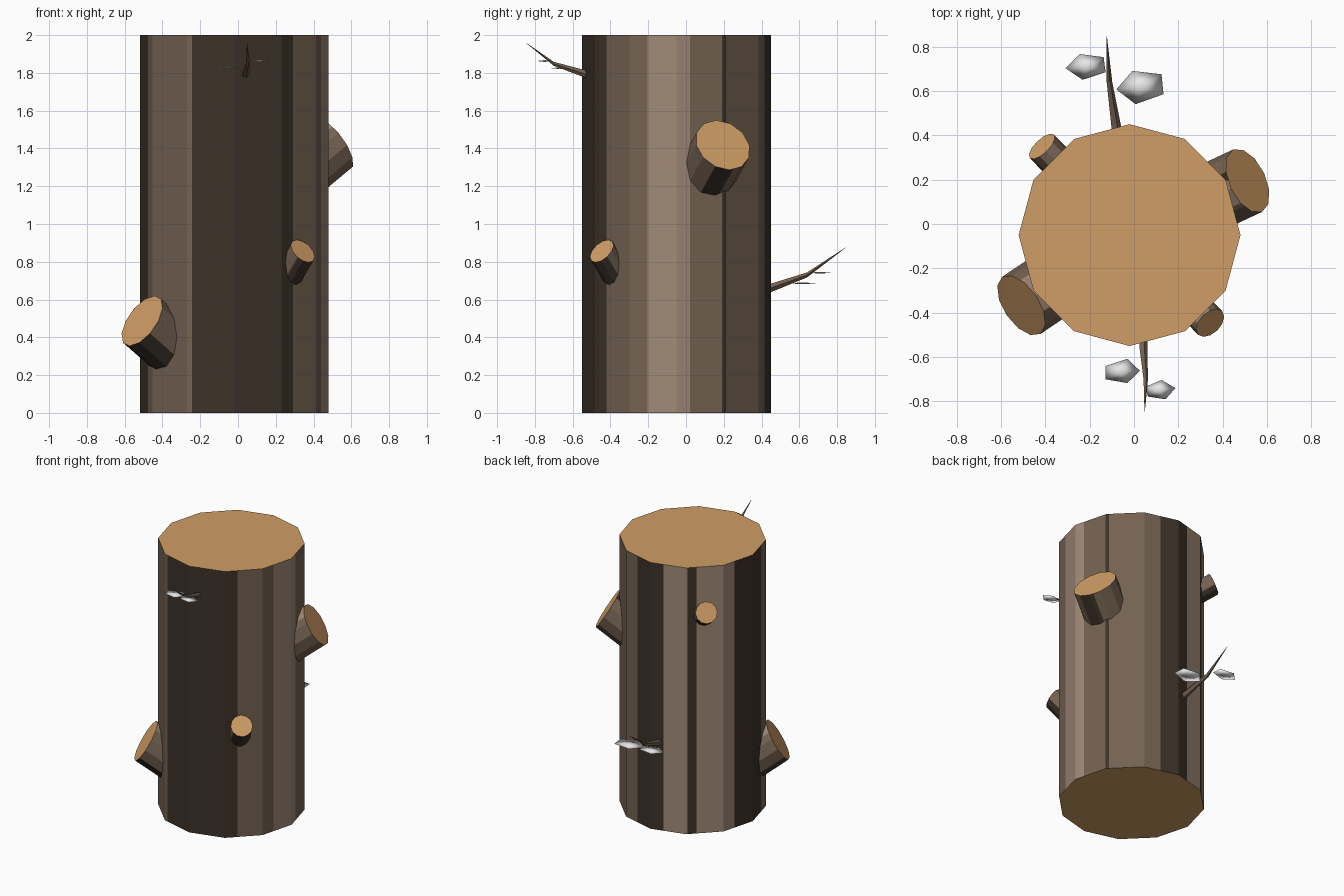
import bpy, bmesh, math
from mathutils import Vector

if "Cube" in bpy.data.objects:
    bpy.data.objects.remove(bpy.data.objects["Cube"])


def material(name, col):
    m = bpy.data.materials.new(name)
    m.diffuse_color = (*col, 1)
    m.use_nodes = True
    m.node_tree.nodes["Principled BSDF"].inputs["Base Color"].default_value = m.diffuse_color
    return m


DARK = material("dark bark", (0.046, 0.032, 0.021))
MID = material("brown bark", (0.175, 0.122, 0.083))
LIGHT = material("light bark", (0.35, 0.25, 0.185))
WOOD = material("cut wood tan", (0.63, 0.34, 0.132))
LEAF = material("pale leaf", (0.88, 0.88, 0.88))
D, M, L, W = range(4)


def finish(bm, name, mats, smooth=False):
    bmesh.ops.recalc_face_normals(bm, faces=bm.faces)
    me = bpy.data.meshes.new(name)
    bm.to_mesh(me)
    bm.free()
    for m in mats:
        me.materials.append(m)
    for p in me.polygons:
        p.use_smooth = smooth
    ob = bpy.data.objects.new(name, me)
    bpy.context.collection.objects.link(ob)
    return ob


def log(name, start, end, u, v, radius, bands, drop=0.0, sides=12):
    """Straight log with lengthwise bark stripes and cut wood ends.
    bands: (start angle, bark index), angles counted from u towards v."""
    step = 360 / sides
    angles = sorted({i * step for i in range(sides)} | {float(a) for a, _ in bands})
    bm = bmesh.new()
    low, high = [], []
    for a in angles:
        # stay on the flat side of the polygon at stripe edges
        r = radius * math.cos(math.radians(step / 2)) / math.cos(math.radians(a % step - step / 2))
        t = math.radians(a)
        off = (u * math.cos(t) + v * math.sin(t)) * r
        low.append(bm.verts.new(start + off - Vector((0, 0, drop))))
        high.append(bm.verts.new(end + off))
    for i, a in enumerate(angles):
        j = (i + 1) % len(angles)
        f = bm.faces.new((low[i], low[j], high[j], high[i]))
        before = [b for b in bands if b[0] <= a + 0.01]
        f.material_index = before[-1][1] if before else bands[-1][1]
    for ring in (low, high):
        bm.faces.new(ring).material_index = W
    finish(bm, name, [DARK, MID, LIGHT, WOOD])


def stump(name, cap, azimuth, elevation, radius, length, drop, bands):
    """Sawn branch given by its cap centre and outward direction."""
    a, e = math.radians(azimuth), math.radians(elevation)
    d = Vector((math.cos(a) * math.cos(e), math.sin(a) * math.cos(e), math.sin(e)))
    u = Vector((0, 0, 1)).cross(d).normalized()
    log(name, Vector(cap) - d * length, Vector(cap), u, d.cross(u), radius, bands, drop)


def twig(name, path, radii, sides=5):
    """Tapered twig swept along a bent path to a point."""
    bm = bmesh.new()
    rings = []
    for (x, y, z), r in zip(path, radii):
        rings.append([bm.verts.new((x + r * math.cos(t), y, z + r * math.sin(t)))
                      for t in (2 * math.pi * i / sides for i in range(sides))])
    for a, b in zip(rings, rings[1:]):
        for i in range(sides):
            j = (i + 1) % sides
            bm.faces.new((a[i], a[j], b[j], b[i]))
    bm.faces.new(rings[0])
    bm.faces.new(rings[-1])
    finish(bm, name, [MID])


def leaf(name, outline, z, bulge=0.005):
    """Thin lens-like leaf with a five-cornered outline."""
    bm = bmesh.new()
    rim = [bm.verts.new((x, y, z)) for x, y in outline]
    cx = sum(p[0] for p in outline) / len(outline)
    cy = sum(p[1] for p in outline) / len(outline)
    for s in (bulge, -bulge):
        c = bm.verts.new((cx, cy, z + s))
        for i in range(len(rim)):
            bm.faces.new((rim[i], rim[(i + 1) % len(rim)], c))
    finish(bm, name, [LEAF], smooth=True)


# Trunk with irregular bark stripes
log("trunk", Vector((-0.02, -0.05, 0)), Vector((-0.02, -0.05, 2)),
    Vector((1, 0, 0)), Vector((0, 1, 0)), 0.5,
    [(8.5, M), (29, D), (32, M), (74, D), (101, L), (121, D), (128, L),
     (161, D), (199, M), (243, D), (310, M), (341.5, L)])

# Sawn branches
RIGHT = [(60, D), (75, L), (130, M), (240, D), (280, M)]
OTHER = [(60, L), (130, M), (215, D), (330, M)]
stump("large_branch_right", (0.512, 0.195, 1.418), 25, 32, 0.155, 0.36, 0.04, RIGHT)
stump("large_branch_left", (-0.508, -0.367, 0.487), 214, 31, 0.155, 0.36, 0.04, OTHER)
stump("small_branch_front", (0.343, -0.446, 0.857), -46, 38, 0.076, 0.25, 0.08, OTHER)
stump("small_branch_back", (-0.415, 0.35, 1.69), 134, 24, 0.076, 0.25, 0.03, OTHER)

# Twigs
twig("front_twig", [(0.04, -0.48, 1.78), (0.04, -0.55, 1.80),
                    (0.052, -0.70, 1.848), (0.048, -0.845, 1.958)],
     [0.021, 0.02, 0.011, 0.001])
twig("back_twig", [(-0.08, 0.36, 0.635), (-0.083, 0.445, 0.66),
                   (-0.112, 0.64, 0.73), (-0.123, 0.845, 0.875)],
     [0.026, 0.024, 0.014, 0.001])

# Leaves
leaf("front_leaf_left", [(-0.128, -0.64), (-0.128, -0.70), (-0.03, -0.717),
                         (0.027, -0.662), (-0.03, -0.608)], 1.825)
leaf("front_leaf_right", [(0.05, -0.735), (0.124, -0.703), (0.187, -0.74),
                          (0.142, -0.79), (0.063, -0.778)], 1.863)
leaf("back_leaf_left", [(-0.308, 0.702), (-0.245, 0.766), (-0.137, 0.752),
                        (-0.128, 0.684), (-0.232, 0.65)], 0.742)
leaf("back_leaf_right", [(-0.08, 0.607), (-0.007, 0.69), (0.124, 0.675),
                         (0.133, 0.585), (0.007, 0.54)], 0.686)
